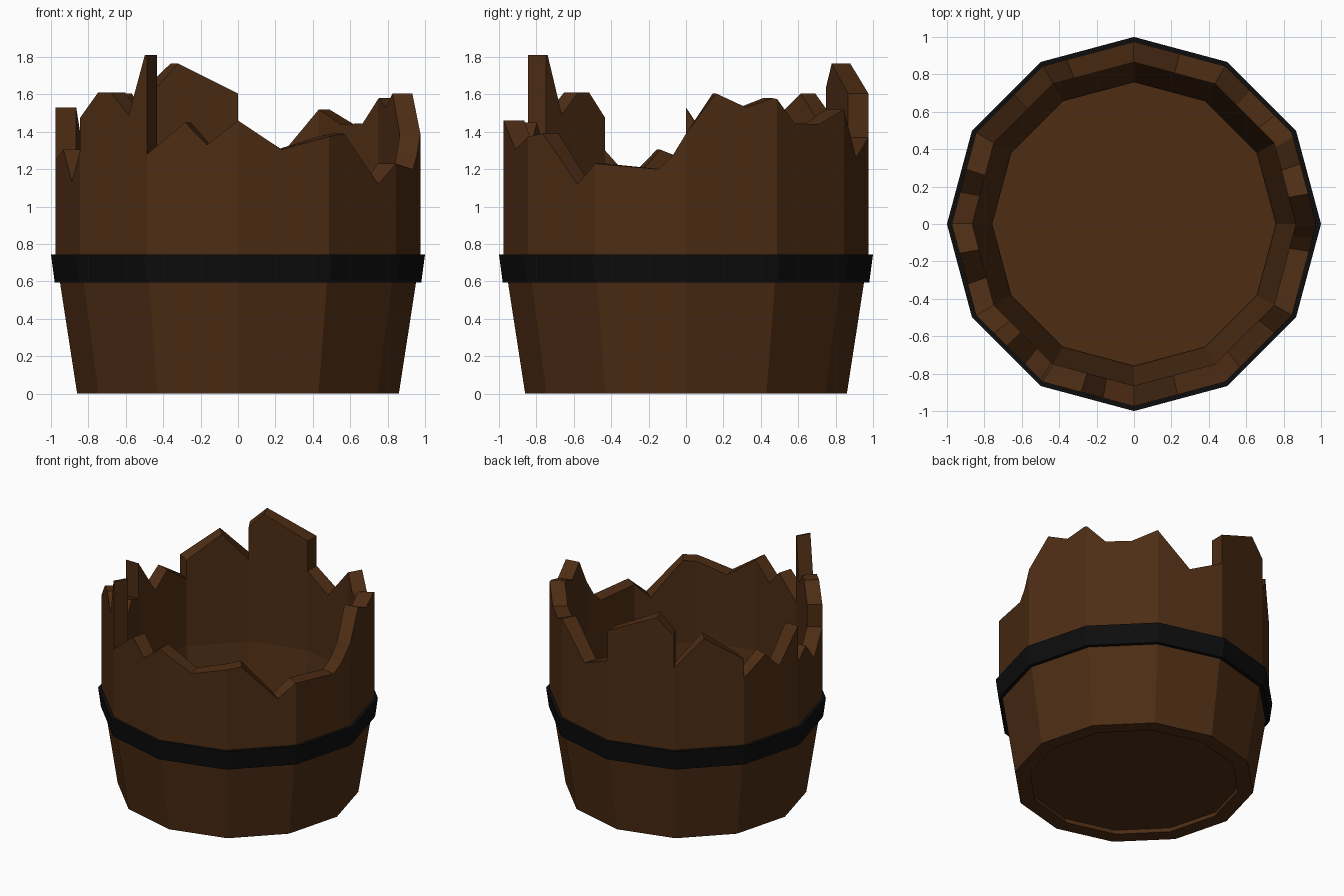
import bpy, bmesh
from math import cos, sin, pi, floor

if "Cube" in bpy.data.objects:
    bpy.data.objects.remove(bpy.data.objects["Cube"])

SIDES = 12
KNEE = 0.745          # staves lean outwards up to here, then run straight up

# Broken rim: (stave number + fraction along it, height); repeated positions are steps
RIM = [(0, 1.39), (.33, 1.605), (.66, 1.53), (.95, 1.58),
       (1, 1.575), (1.26, 1.445), (1.63, 1.44),
       (2, 1.52), (2.5, 1.26), (3, 1.37),
       (3, 1.605), (3.74, 1.765), (4, 1.64),
       (4, 1.39), (4.43, 1.605), (5, 1.42),
       (5, 1.27), (5.4, 1.40), (5.65, 1.27), (6, 1.53),
       (6, 1.25), (6.32, 1.305), (6.66, 1.135), (7, 1.30),
       (7, 1.475), (7.27, 1.61), (7.46, 1.61), (7.73, 1.49), (7.97, 1.81), (8, 1.81),
       (8, 1.28), (8.42, 1.45), (8.66, 1.33), (9, 1.46),
       (9.48, 1.305), (10, 1.375), (10.22, 1.39), (10.74, 1.12),
       (11, 1.23), (11.7, 1.20), (11.85, 1.27)]


def material(name, color):
    m = bpy.data.materials.new(name)
    m.diffuse_color = (*color, 1)
    m.use_nodes = True
    m.node_tree.nodes["Principled BSDF"].inputs["Base Color"].default_value = m.diffuse_color
    return m


def ring_point(u, r, z):
    """Point on the flat sides of the 12-gon, u counted in sides."""
    k = floor(u)
    t = u - k
    a, b = 2 * pi * k / SIDES, 2 * pi * (k + 1) / SIDES
    return (r * (cos(a) * (1 - t) + cos(b) * t), r * (sin(a) * (1 - t) + sin(b) * t), z)


def loft(name, sections, mat, closed=True):
    """Join a list of (u, [(r, z), ...]) cross-sections around the axis."""
    bm = bmesh.new()
    cols = [[bm.verts.new(ring_point(u, r, z)) for r, z in prof] for u, prof in sections]
    n = len(cols[0])
    for i, a in enumerate(cols):
        b = cols[(i + 1) % len(cols)]
        for j in range(n if closed else n - 1):
            k = (j + 1) % n
            bm.faces.new((a[j], b[j], b[k], a[k]))
    # Collapse the zero-width strips at the steps
    bmesh.ops.remove_doubles(bm, verts=bm.verts, dist=0.0005)
    bmesh.ops.dissolve_degenerate(bm, dist=0.0005, edges=bm.edges)
    bmesh.ops.recalc_face_normals(bm, faces=bm.faces)
    me = bpy.data.meshes.new(name)
    bm.to_mesh(me)
    bm.free()
    ob = bpy.data.objects.new(name, me)
    bpy.context.collection.objects.link(ob)
    me.materials.append(mat)
    return ob


wood = material("dark_wood", (0.075, 0.026, 0.007))
iron = material("black_iron", (0.004, 0.004, 0.004))

# Wall of staves with the splintered top
loft("staves", [(u, [(.86, 0), (.975, KNEE), (.975, z), (.865, z), (.865, KNEE), (.75, 0)])
                for u, z in RIM], wood)

# Iron hoop
loft("hoop", [(k, [(.95, .595), (.98, .595), (1.0, .745), (.97, .745)])
              for k in range(SIDES)], iron)

# Floor disc, set slightly above the bottom edge
bpy.ops.mesh.primitive_cylinder_add(vertices=SIDES, radius=.76, depth=.05,
                                    location=(0, 0, .06), rotation=(0, 0, 0))
base = bpy.context.object
base.name = "floor"
base.data.materials.append(wood)
